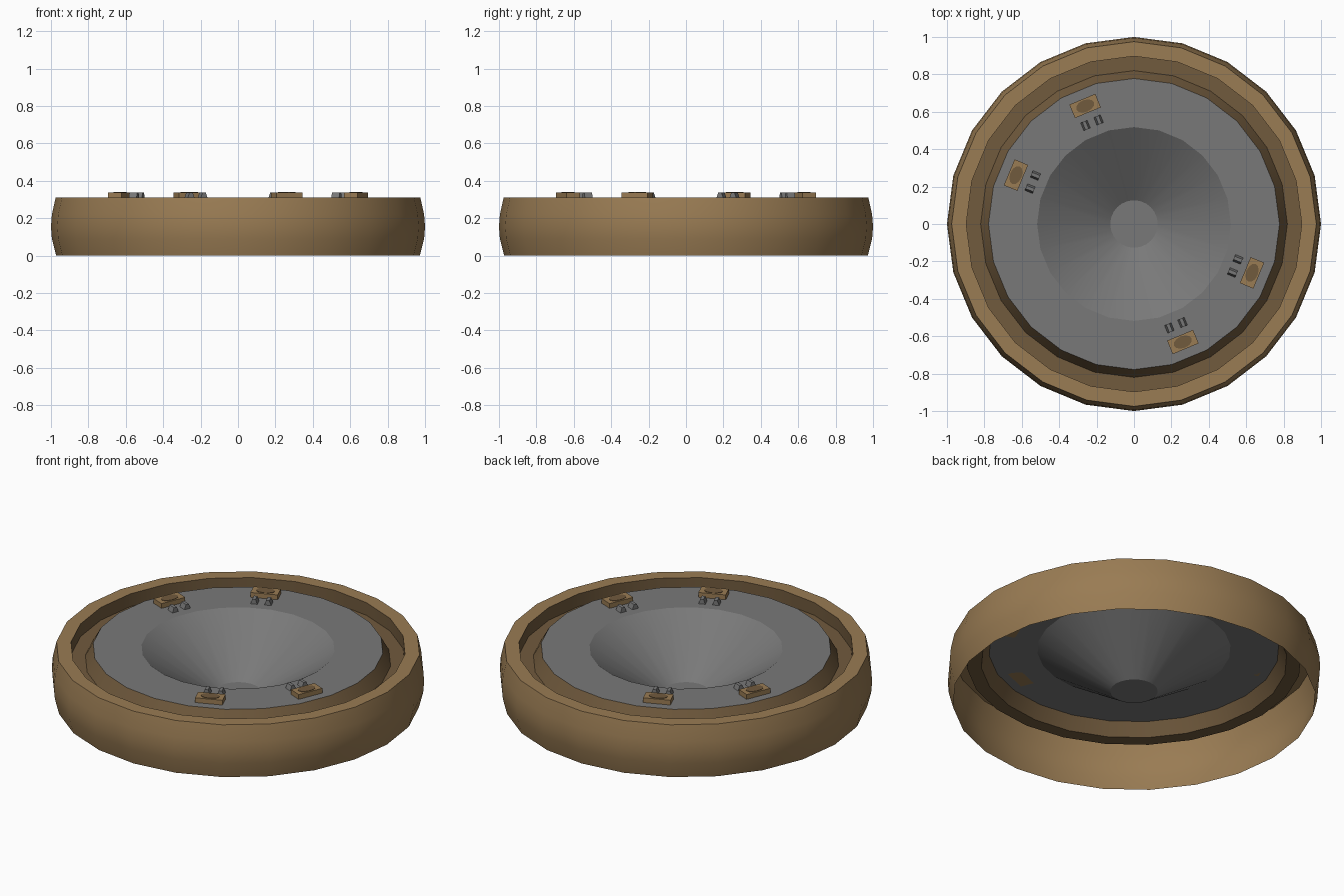
import bpy, bmesh, math
from mathutils import Matrix

if "Cube" in bpy.data.objects:
    bpy.data.objects.remove(bpy.data.objects["Cube"])

SEG = 24
DECK = 0.31   # height of the rim and the plate


def material(name, rgb):
    m = bpy.data.materials.new(name)
    m.diffuse_color = (*rgb, 1)
    m.use_nodes = True
    m.node_tree.nodes["Principled BSDF"].inputs["Base Color"].default_value = m.diffuse_color
    return m


TAN = material("tan brown", (0.32, 0.2, 0.087))
DARK = material("dark brown", (0.165, 0.103, 0.047))
GREY = material("grey", (0.19, 0.19, 0.19))


def finish(name, bm, mat, angle=None, matrix=None):
    me = bpy.data.meshes.new(name)
    bm.to_mesh(me)
    bm.free()
    me.materials.append(mat)
    ob = bpy.data.objects.new(name, me)
    bpy.context.collection.objects.link(ob)
    if matrix:
        ob.matrix_world = matrix
    if angle:
        bpy.ops.object.select_all(action='DESELECT')
        ob.select_set(True)
        bpy.context.view_layer.objects.active = ob
        bpy.ops.object.shade_smooth_by_angle(angle=math.radians(angle))
    return ob


def lathe(name, profile, mat, cap=False):
    """Spin (radius, z) points around z; cap closes the last ring."""
    bm = bmesh.new()
    rings = []
    for r, z in profile:
        rings.append([bm.verts.new((r * math.cos(math.tau * k / SEG),
                                    r * math.sin(math.tau * k / SEG), z))
                      for k in range(SEG)])
    for a, b in zip(rings, rings[1:]):
        for k in range(SEG):
            n = (k + 1) % SEG
            bm.faces.new((a[k], a[n], b[n], b[k]))
    if cap:
        bm.faces.new(rings[-1])
    return finish(name, bm, mat, 30)


def prism(name, section, depth, mat, matrix):
    """Extrude an (x, z) outline along y, centred."""
    bm = bmesh.new()
    f = bm.faces.new([bm.verts.new((x, -depth / 2, z)) for x, z in section])
    new = bmesh.ops.extrude_face_region(bm, geom=[f])["geom"]
    bmesh.ops.translate(bm, vec=(0, depth, 0),
                        verts=[v for v in new if isinstance(v, bmesh.types.BMVert)])
    bmesh.ops.recalc_face_normals(bm, faces=bm.faces)
    return finish(name, bm, mat, None, matrix)


# Bulged outer band with its flat top rim, open underneath
lathe("outer_rim", [(0.972, 0), (0.995, 0.09), (1.0, 0.155), (0.995, 0.22),
                    (0.975, DECK), (0.897, DECK)], TAN)
# Sunken channel between rim and plate
lathe("groove", [(0.897, DECK), (0.897, 0.235), (0.82, 0.235), (0.778, DECK)], DARK)
# Plate with funnel dish
lathe("dish_plate", [(0.778, DECK), (0.518, DECK), (0.127, 0.05)], GREY, cap=True)

# Four clamps, each with an oval inlay and two small studs
for i, deg in enumerate((112.5, 157.5, -22.5, -67.5)):
    base = (Matrix.Rotation(math.radians(deg - 90), 4, 'Z')
            @ Matrix.Translation((0, 0.683, DECK)))
    prism(f"clamp_block_{i}", [(-0.075, 0), (0.075, 0), (0.075, 0.028), (-0.075, 0.028)],
          0.078, TAN, base)
    bm = bmesh.new()
    bmesh.ops.create_cone(bm, cap_ends=True, segments=12, radius1=1, radius2=1, depth=0.003,
                          matrix=Matrix.Translation((0, 0, 0.029))
                          @ Matrix.Diagonal((0.051, 0.032, 1, 1)))
    finish(f"clamp_inlay_{i}", bm, DARK, None, base)
    for s in (-1, 1):
        prism(f"stud_{i}_{'a' if s < 0 else 'b'}",
              [(-0.019, 0), (0.019, 0), (0.009, 0.028), (-0.009, 0.028)], 0.045, GREY,
              base @ Matrix.Translation((s * 0.038, -0.097, 0)))
